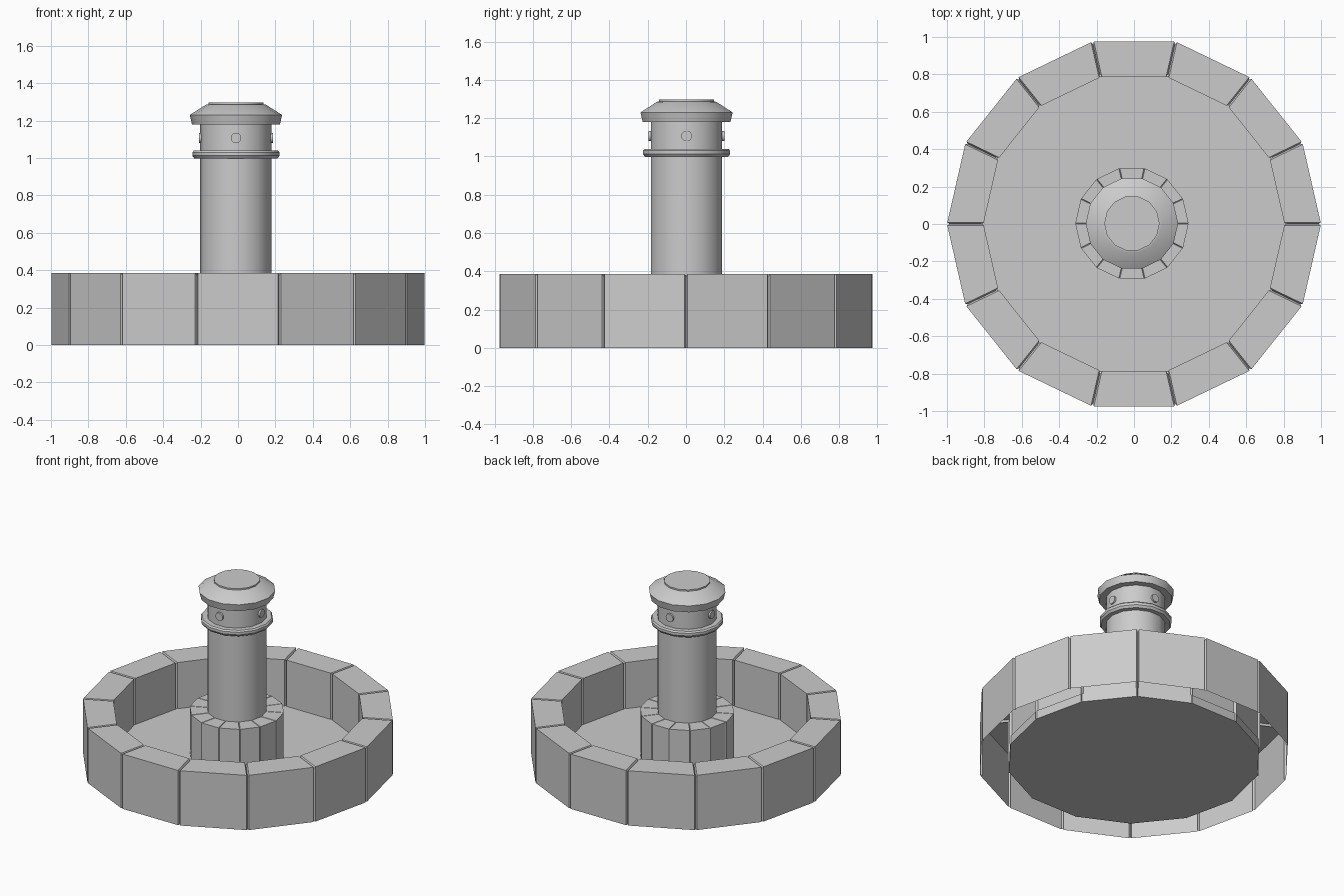
import bpy, bmesh
from math import cos, sin, pi, radians

if "Cube" in bpy.data.objects:
    bpy.data.objects.remove(bpy.data.objects["Cube"])

N = 14
CX, CY = -0.011, 0.003   # centre of the pillar


def finish(name, bm, smooth):
    bmesh.ops.recalc_face_normals(bm, faces=bm.faces)
    me = bpy.data.meshes.new(name)
    bm.to_mesh(me)
    bm.free()
    ob = bpy.data.objects.new(name, me)
    bpy.context.collection.objects.link(ob)
    if smooth:
        bpy.ops.object.select_all(action='DESELECT')
        bpy.context.view_layer.objects.active = ob
        ob.select_set(True)
        bpy.ops.object.shade_smooth_by_angle(angle=radians(30))
    return ob


def lathe(name, profile, x=0.0, y=0.0, smooth=True):
    """Revolve (radius, z) points and close the first and last loops."""
    bm = bmesh.new()
    rows = [[bm.verts.new((x + r * cos(2 * pi * i / N), y + r * sin(2 * pi * i / N), z))
             for i in range(N)] for r, z in profile]
    for a, b in zip(rows, rows[1:]):
        for i in range(N):
            j = (i + 1) % N
            bm.faces.new((a[i], a[j], b[j], b[i]))
    bm.faces.new(rows[0])
    bm.faces.new(rows[-1])
    return finish(name, bm, smooth)


def stone_ring(name, outer, inner, top, half_gap, side, dip, x=0.0, y=0.0, smooth=False):
    """Open-bottomed ring of stones with a V groove at every corner."""
    bm = bmesh.new()
    columns = []
    edge = [(outer, 0), (outer, top), (inner, top), (inner, 0)]
    groove = [(outer - side, 0), (outer - side, top - dip), (inner + side, top - dip), (inner + side, 0)]
    for i in range(N):
        a = 2 * pi * i / N
        for s, prof in ((-1, edge), (0, groove), (1, edge)):
            col = []
            for r, z in prof:
                # slide along the stone's straight side
                t = s * half_gap
                rr = r - abs(t) * sin(pi / N)
                tt = t * cos(pi / N)
                col.append(bm.verts.new((x + rr * cos(a) - tt * sin(a),
                                         y + rr * sin(a) + tt * cos(a), z)))
            columns.append(col)
    for i, a in enumerate(columns):
        b = columns[(i + 1) % len(columns)]
        for k in range(3):
            bm.faces.new((a[k], b[k], b[k + 1], a[k + 1]))
    return finish(name, bm, smooth)


# Basin wall and floor
stone_ring("basin_wall", 1.0, 0.805, 0.385, 0.008, 0.014, 0.014)
lathe("basin_floor", [(0.812, 0.0), (0.812, 0.06)], smooth=False)

# Pedestal around the pillar foot
stone_ring("pedestal", 0.303, 0.185, 0.38, 0.003, 0.003, 0.005, CX, CY, smooth=True)

# Pillar shaft, collar and cap
lathe("pillar_shaft", [(0.191, 0.03), (0.191, 1.19)], CX, CY)
lathe("pillar_collar", [(0.185, 0.997), (0.222, 0.997), (0.233, 1.012), (0.233, 1.03),
                        (0.225, 1.04), (0.185, 1.04)], CX, CY)
lathe("pillar_cap", [(0.185, 1.18), (0.235, 1.18), (0.247, 1.23), (0.16, 1.285),
                     (0.148, 1.287), (0.148, 1.297)], CX, CY)

# Four water spouts under the cap
for i, name in enumerate(("right", "back", "left", "front")):
    a = i * pi / 2
    bpy.ops.mesh.primitive_cylinder_add(
        vertices=14, radius=0.028, depth=0.03,
        location=(CX + 0.183 * cos(a), CY + 0.183 * sin(a), 1.107),
        rotation=(0, pi / 2, a))
    bpy.context.object.name = name + "_spout"
    bpy.ops.object.shade_smooth_by_angle(angle=radians(30))
